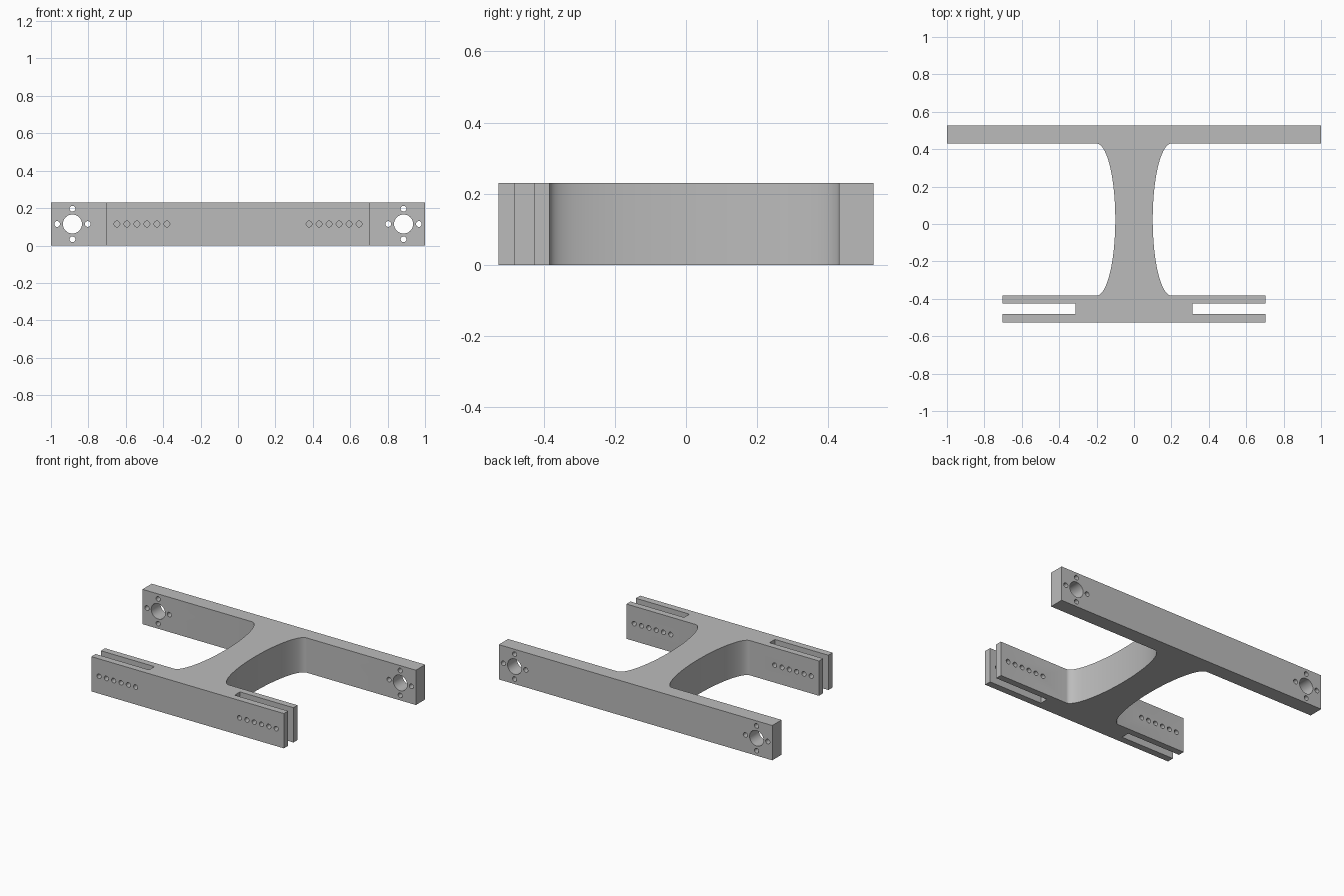
import bpy, bmesh, math
from mathutils import Matrix, Vector

cube = bpy.data.objects.get("Cube")
if cube:
    bpy.data.objects.remove(cube, do_unlink=True)

HEIGHT = 0.23
BACK, BACK_IN = 0.527, 0.43
FRONT, FRONT_IN = -0.527, -0.383
SLOT_BACK, SLOT_FRONT = -0.426, -0.482
FORK_X, SLOT_X = 0.704, 0.313

grey = bpy.data.materials.new("light grey")
grey.use_nodes = True
colour = (0.5, 0.5, 0.5, 1)
grey.diffuse_color = colour
grey.node_tree.nodes["Principled BSDF"].inputs["Base Color"].default_value = colour


def make_object(name, bm):
    bmesh.ops.recalc_face_normals(bm, faces=bm.faces[:])
    mesh = bpy.data.meshes.new(name)
    bm.to_mesh(mesh)
    bm.free()
    mesh.materials.append(grey)
    obj = bpy.data.objects.new(name, mesh)
    bpy.context.collection.objects.link(obj)
    return obj


# Plan outline: back bar, elliptical waist, slotted front fork
mid = (BACK_IN + FRONT_IN) / 2
reach = (BACK_IN - FRONT_IN) / 2
steps = 48
half = [(1, BACK), (1, BACK_IN)]
for i in range(steps + 1):
    a = math.pi * i / steps
    half.append((0.2 - 0.1 * math.sin(a), mid + reach * math.cos(a)))
half += [(FORK_X, FRONT_IN), (FORK_X, SLOT_BACK), (SLOT_X, SLOT_BACK),
         (SLOT_X, SLOT_FRONT), (FORK_X, SLOT_FRONT), (FORK_X, FRONT)]
outline = half + [(-x, y) for x, y in reversed(half)]

bm = bmesh.new()
base = bm.faces.new([bm.verts.new((x, y, 0)) for x, y in outline])
top = bmesh.ops.extrude_face_region(bm, geom=[base], use_keep_orig=True)["geom"]
bmesh.ops.translate(bm, vec=(0, 0, HEIGHT),
                    verts=[v for v in top if isinstance(v, bmesh.types.BMVert)])
frame = make_object("frame", bm)

# Hole cutters running front to back
cut = bmesh.new()


def drill(x, y, z, radius, length, sides):
    spot = Matrix.Translation((x, y, z)) @ Matrix.Rotation(math.pi / 2, 4, "X")
    bmesh.ops.create_cone(cut, cap_ends=True, segments=sides, radius1=radius,
                          radius2=radius, depth=length, matrix=spot)


centre_z = HEIGHT / 2
bar_y = (BACK + BACK_IN) / 2
fork_y = (FRONT + FRONT_IN) / 2
for side in (-1, 1):
    # Shaft hole with four screw holes in each end of the back bar
    hub = side * 0.885
    drill(hub, bar_y, centre_z, 0.051, 0.2, 40)
    for k in range(4):
        a = k * math.pi / 2
        drill(hub + 0.082 * math.cos(a), bar_y, centre_z + 0.082 * math.sin(a),
              0.0155, 0.2, 20)
    # Row of pin holes through both fork prongs
    for k in range(6):
        drill(side * (0.38 + 0.0535 * k), fork_y, centre_z, 0.0155, 0.24, 20)
cutter = make_object("hole_cutter", cut)
cutter.hide_render = True

# Cut the holes, then drop the cutter
boolean = frame.modifiers.new("holes", "BOOLEAN")
boolean.operation = "DIFFERENCE"
boolean.solver = "EXACT"
boolean.object = cutter
for obj in bpy.context.selected_objects:
    obj.select_set(False)
bpy.context.view_layer.objects.active = frame
frame.select_set(True)
bpy.ops.object.modifier_apply(modifier=boolean.name)
bpy.data.objects.remove(cutter, do_unlink=True)
bpy.ops.object.shade_smooth_by_angle(angle=math.radians(30))
